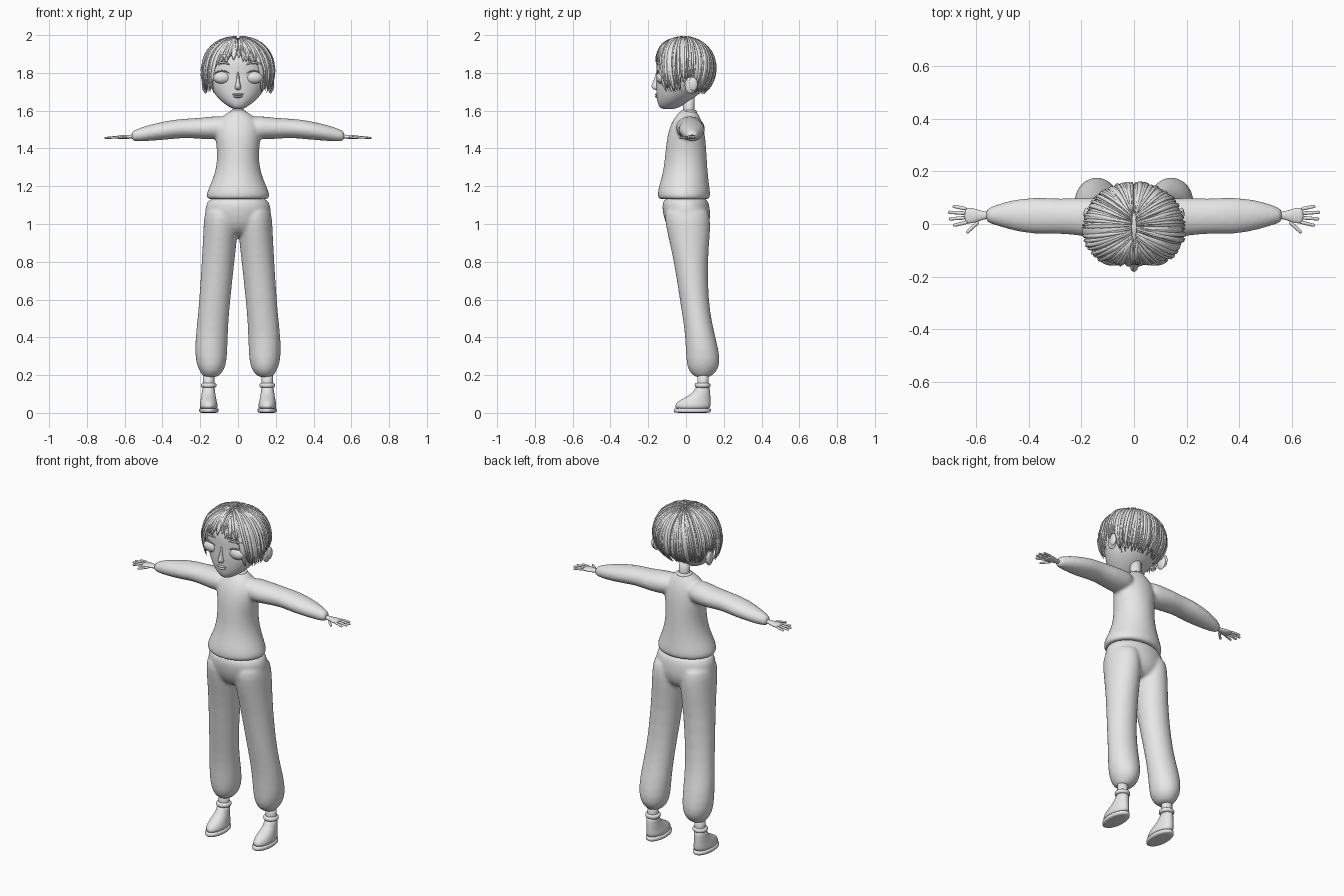
import bpy, bmesh, math, random
from mathutils import Vector, Matrix

random.seed(4)
cube = bpy.data.objects.get("Cube")
if cube:
    bpy.data.objects.remove(cube)

grey = bpy.data.materials.new("plain_grey")
grey.use_nodes = True
grey.diffuse_color = (0.8, 0.8, 0.8, 1)
grey.node_tree.nodes["Principled BSDF"].inputs["Base Color"].default_value = (0.8, 0.8, 0.8, 1)


def loft(bm, rings, n=20):
    """Closed skin over rings given as (centre, half axis, half axis)."""
    loops = []
    for c, u, v in rings:
        angles = [math.tau * i / n for i in range(n)]
        loops.append([bm.verts.new(c + u * math.cos(a) + v * math.sin(a)) for a in angles])
    for a, b in zip(loops, loops[1:]):
        for i in range(n):
            j = (i + 1) % n
            bm.faces.new((a[i], a[j], b[j], b[i]))
    bm.faces.new(loops[0])
    bm.faces.new(loops[-1])


def upright(rows):
    """Rings stacked in z from rows of z, x range, y range."""
    return [(Vector(((a + b) / 2, (c + d) / 2, z)), Vector(((b - a) / 2, 0, 0)),
             Vector((0, (d - c) / 2, 0))) for z, a, b, c, d in rows]


def centred(rows):
    return upright([(z, -h, h, c, d) for z, h, c, d in rows])


def sideways(rows):
    """Rings along x from rows of x, z range, y range."""
    return [(Vector((x, (c + d) / 2, (a + b) / 2)), Vector((0, (d - c) / 2, 0)),
             Vector((0, 0, (b - a) / 2))) for x, a, b, c, d in rows]


def ribbon(bm, pts, core, width, thick, taper, n=6):
    """Tapered strip along pts, lying flat around the point core."""
    rings = []
    last = len(pts) - 1
    for i, p in enumerate(pts):
        tangent = (pts[min(i + 1, last)] - pts[max(i - 1, 0)]).normalized()
        side = tangent.cross(p - core).normalized()
        s = taper(i / last)
        rings.append((p, side * width * s, side.cross(tangent) * thick * s))
    loft(bm, rings, n)


def ball(bm, centre, size):
    m = Matrix.Translation(centre) @ Matrix.Diagonal((*size, 1))
    bmesh.ops.create_uvsphere(bm, u_segments=24, v_segments=14, radius=1, matrix=m)


def finish(name, bm, mirror=False, subsurf=0, blend=False):
    bmesh.ops.recalc_face_normals(bm, faces=bm.faces)
    for f in bm.faces:
        f.smooth = True
    mesh = bpy.data.meshes.new(name)
    bm.to_mesh(mesh)
    bm.free()
    mesh.materials.append(grey)
    ob = bpy.data.objects.new(name, mesh)
    bpy.context.collection.objects.link(ob)
    if mirror:
        ob.modifiers.new("mirror", "MIRROR").use_mirror_merge = False
    if subsurf:
        sub = ob.modifiers.new("round", "SUBSURF")
        sub.levels = sub.render_levels = subsurf
    if blend:
        rem = ob.modifiers.new("fuse", "REMESH")
        rem.mode = "VOXEL"
        rem.voxel_size = 0.009
        rem.use_smooth_shade = True
        soft = ob.modifiers.new("soften", "SMOOTH")
        soft.factor, soft.iterations = 0.5, 6
    return ob


def lofted(name, rings, **options):
    bm = bmesh.new()
    loft(bm, rings)
    return finish(name, bm, **options)


# Sweater: torso and both sleeves fused into one cloth
bm = bmesh.new()
loft(bm, centred([
    (1.13, .16, -.14, .12), (1.135, .168, -.149, .127), (1.16, .17, -.153, .131),
    (1.2, .152, -.145, .125), (1.26, .126, -.126, .118), (1.33, .112, -.115, .112),
    (1.4, .113, -.109, .109), (1.47, .125, -.1, .102), (1.53, .12, -.082, .09),
    (1.57, .085, -.057, .072), (1.595, .045, -.033, .057), (1.6, .04, -.03, .055)]))
sleeve = [
    (.05, 1.46, 1.57, -.05, .085), (.12, 1.445, 1.573, -.058, .097), (.2, 1.45, 1.562, -.046, .103),
    (.28, 1.456, 1.558, -.037, .096), (.34, 1.45, 1.553, -.04, .102), (.42, 1.443, 1.538, -.036, .1),
    (.5, 1.437, 1.517, -.014, .083), (.55, 1.437, 1.497, .002, .064), (.565, 1.443, 1.487, .01, .055)]
loft(bm, sideways(sleeve))
loft(bm, sideways([(-r[0], *r[1:]) for r in sleeve]))
finish("sweater", bm, subsurf=1, blend=True)

# Trousers: hips and two loose legs gathered at the ankle
bm = bmesh.new()
loft(bm, centred([(1.15, .155, -.118, .112), (1.1, .175, -.13, .126), (1.04, .178, -.122, .132),
                  (.98, .165, -.1, .122), (.93, .09, -.05, .08)]))
leg = [
    (1.1, .01, .17, -.11, .115), (1.03, 0, .182, -.115, .13), (.95, .001, .185, -.1, .13),
    (.8, .018, .193, -.064, .114), (.6, .04, .206, -.034, .12), (.48, .05, .217, -.014, .137),
    (.38, .054, .228, -.003, .163), (.28, .057, .228, -.001, .184), (.225, .072, .208, .01, .17),
    (.195, .1, .185, .04, .135), (.188, .12, .178, .06, .12)]
loft(bm, upright(leg))
loft(bm, upright([(z, -b, -a, c, d) for z, a, b, c, d in leg]))
finish("trousers", bm, subsurf=1, blend=True)

# Ankles, cuffs and shoes
lofted("ankle", upright([(.1, .123, .187, .058, .122), (.16, .125, .185, .06, .12),
                         (.22, .125, .185, .06, .12)]), mirror=True)
lofted("ankle_cuff", upright([(.132, .122, .188, .053, .123), (.138, .112, .198, .045, .131),
                              (.154, .112, .198, .045, .131), (.16, .122, .188, .053, .123)]),
       mirror=True, subsurf=1)
lofted("shoe", upright([
    (.015, .108, .202, -.06, .128), (.04, .106, .204, -.06, .131), (.06, .112, .2, -.045, .131),
    (.078, .115, .197, -.012, .13), (.1, .12, .193, .028, .129), (.125, .122, .19, .046, .127),
    (.138, .124, .188, .052, .124)]), mirror=True, subsurf=1)
lofted("shoe_sole", upright([(0, .11, .2, -.058, .126), (.003, .103, .206, -.066, .133),
                             (.022, .102, .207, -.067, .134), (.026, .11, .2, -.06, .127)]),
       mirror=True, subsurf=1)

# Hands: palm, four fingers and a thumb
bm = bmesh.new()
loft(bm, sideways([(.545, 1.453, 1.475, .019, .047), (.575, 1.452, 1.472, .018, .048),
                   (.6, 1.448, 1.472, .005, .058), (.63, 1.45, 1.47, 0, .064),
                   (.645, 1.453, 1.466, .004, .06)]), 16)
fingers = [((.635, .057), (.69, .068)), ((.64, .041), (.708, .045)), ((.64, .024), (.705, .019)),
           ((.63, .008), (.688, -.006)), ((.59, .01), (.637, -.034))]
for (x0, y0), (x1, y1) in fingers:
    a, b = Vector((x0, y0, 1.461)), Vector((x1, y1, 1.455))
    pts = [a.lerp(b, t) for t in (0, .3, .6, .85, .96, 1)]
    ribbon(bm, pts, Vector((.63, .03, 1)), .0075, .0065,
           lambda t: 1.05 - .25 * t if t < .9 else .35, 8)
finish("hand", bm, mirror=True, subsurf=1)

# Neck and collar
lofted("neck", upright([(1.56, -.035, .035, -.02, .05), (1.61, -.03, .03, -.015, .044),
                        (1.68, -.032, .032, -.02, .045)]))
lofted("collar", centred([(1.585, .043, -.03, .057), (1.59, .046, -.033, .06),
                          (1.6, .042, -.028, .056), (1.604, .036, -.022, .05)]), subsurf=1)

# Head
lofted("head", centred([
    (1.608, .02, -.125, -.07), (1.617, .042, -.14, -.035), (1.635, .072, -.15, -.005),
    (1.665, .106, -.156, .04), (1.7, .134, -.159, .085), (1.75, .158, -.16, .122),
    (1.8, .168, -.157, .138), (1.85, .168, -.16, .138), (1.9, .15, -.148, .118),
    (1.94, .115, -.115, .085), (1.97, .06, -.06, .03)]), subsurf=1)
bm = bmesh.new()
loft(bm, centred([(1.708, .008, -.162, -.14), (1.716, .017, -.178, -.13), (1.728, .018, -.186, -.13),
                  (1.745, .011, -.178, -.13), (1.775, .008, -.166, -.13), (1.81, .007, -.16, -.13)]), 12)
finish("nose", bm, subsurf=1)
bm = bmesh.new()
ball(bm, (0, -.151, 1.686), (.03, .014, .006))
ball(bm, (0, -.149, 1.674), (.025, .015, .007))
finish("lips", bm)
bm = bmesh.new()
ball(bm, (.085, -.131, 1.775), (.046, .027, .032))
finish("eye", bm, mirror=True)
bm = bmesh.new()
ball(bm, (.172, .025, 1.735), (.014, .032, .044))
ball(bm, (.18, .038, 1.74), (.012, .024, .036))
finish("ear", bm, mirror=True)

# Upper lashes and brows as slim arcs
for name, base, rise, depth, thick in (("lash", 1.777, .034, .152, .003), ("brow", 1.835, .018, .153, .005)):
    bm = bmesh.new()
    pts = []
    for i in range(9):
        t = i / 4 - 1
        x = .085 + .048 * t
        y = -depth + .02 * t * t + .25 * (x - .085)
        pts.append(Vector((x, y, base + rise * math.sqrt(max(0, 1 - t * t)))))
    ribbon(bm, pts, Vector((.085, 0, base)), thick, .003, lambda t: .25 + math.sin(math.pi * t))
    finish(name, bm, mirror=True)

# Hair base: a cap open over the face and the nape
HAIR = Vector((0, -.01, 1.82))
SIZE = Vector((.19, .165, .175))
bm = bmesh.new()
ball(bm, HAIR, SIZE * .945)
bare = [v for v in bm.verts if v.co.z < (1.9 if v.co.y < -.03 else 1.72)]
bmesh.ops.delete(bm, geom=bare, context="VERTS")
finish("hair_cap", bm)


def hair_end(a):
    """Polar angle in degrees where a lock ends, by azimuth from the front."""
    if a < .85:
        return 70 + 18 * a
    if a < 1.5:
        return 134
    return 115 if a < 1.9 else 137


def lock(bm, a, sign, shell, width):
    end = math.radians(hair_end(a) + random.uniform(-9, 5))
    start = Vector((.05 * sign, -.38 * math.cos(a) + random.uniform(-.06, .06), 1)).normalized()
    stop = Vector((sign * math.sin(a) * math.sin(end), -math.cos(a) * math.sin(end), math.cos(end)))
    total = start.angle(stop)
    pts = []
    for i in range(13):
        t = i / 12
        d = (start * math.sin((1 - t) * total) + stop * math.sin(t * total)) / math.sin(total)
        if .85 <= a < 1.6 and d.z < 0:
            flat = Vector((d.x, d.y, 0)).normalized() * (1.03 - .22 * d.z * d.z)
            d = Vector((flat.x, flat.y, d.z))
        d *= shell * (1 + .025 * math.sin(math.pi * t))
        pts.append(HAIR + Vector(p * q for p, q in zip(d, SIZE)))
    ribbon(bm, pts, HAIR, width, .007, lambda t: (.35 + .65 * min(1, t * 3)) * (1 - t ** 4) + .03)


# Hair: broad locks below, finer locks above
for name, count, width, low, high in (("hair_locks", 34, .019, .94, .97), ("hair_strands", 46, .008, .965, .995)):
    bm = bmesh.new()
    for sign in (-1, 1):
        for i in range(count):
            a = math.pi * (i + random.uniform(.2, .8)) / count
            lock(bm, a, sign, random.uniform(low, high), width * random.uniform(.75, 1.2))
    finish(name, bm)
